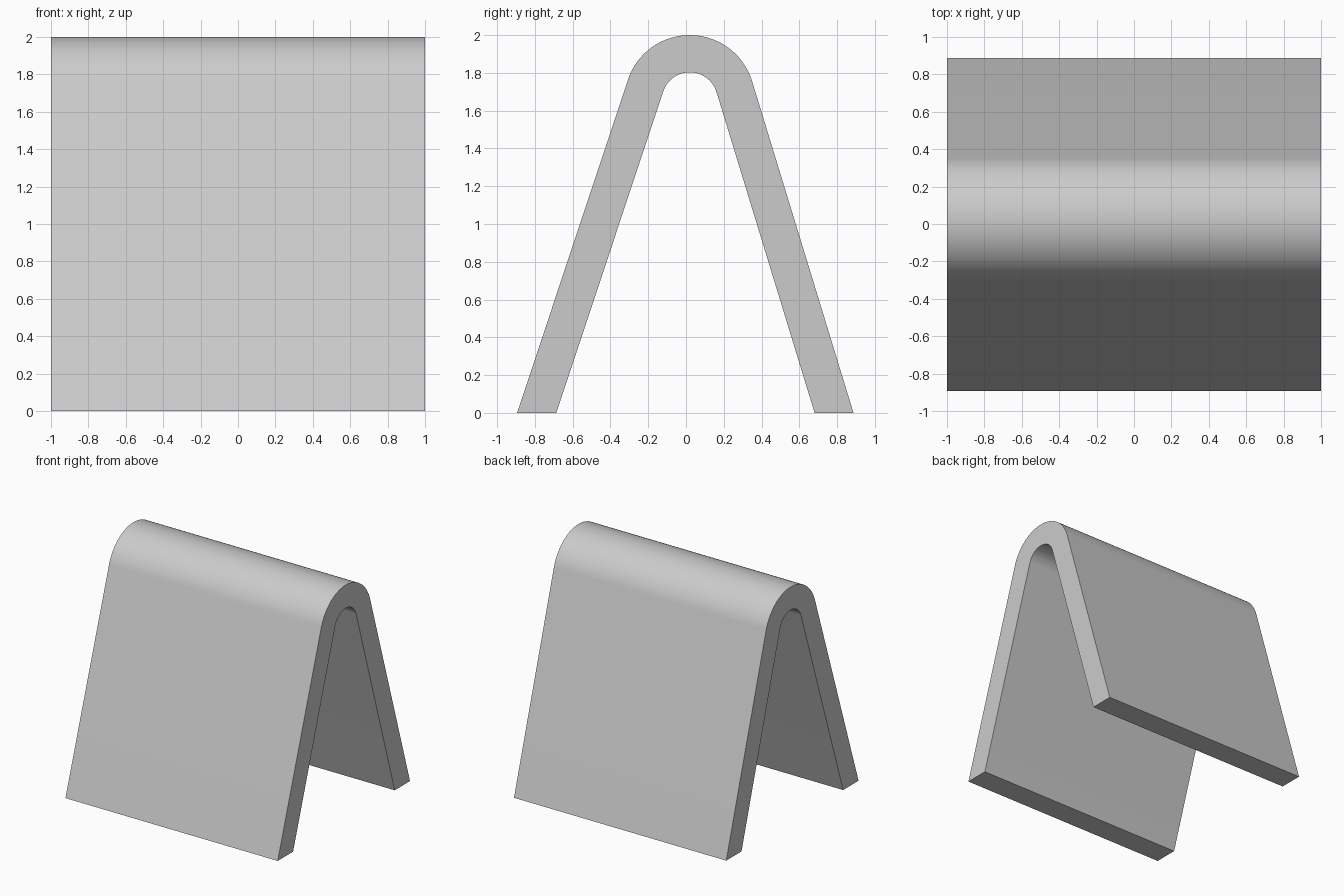
import bpy, bmesh
from math import radians, sin, cos, tan

if "Cube" in bpy.data.objects:
    bpy.data.objects.remove(bpy.data.objects["Cube"])

CY, CZ = 0.02, 1.655          # bend centre
R_OUT, R_IN = 0.345, 0.148    # bend radii
FRONT, BACK = radians(18.4), radians(17.0)  # leg lean from vertical
STEPS = 40


def rim(r):
    """Profile line at one radius: front foot, bend, back foot."""
    start, end = radians(180) - FRONT, BACK
    arc = []
    for i in range(STEPS + 1):
        a = start + (end - start) * i / STEPS
        arc.append((CY + r * cos(a), CZ + r * sin(a)))
    (y0, z0), (y1, z1) = arc[0], arc[-1]
    return [(y0 - z0 * tan(FRONT), 0)] + arc + [(y1 + z1 * tan(BACK), 0)]


# Side profile as a strip of quads, extruded across the width
bm = bmesh.new()
outer, inner = [[bm.verts.new((-1, y, z)) for y, z in rim(r)] for r in (R_OUT, R_IN)]
faces = [bm.faces.new((outer[i], outer[i + 1], inner[i + 1], inner[i]))
         for i in range(len(outer) - 1)]
ext = bmesh.ops.extrude_face_region(bm, geom=faces, use_keep_orig=True)
moved = [g for g in ext["geom"] if isinstance(g, bmesh.types.BMVert)]
bmesh.ops.translate(bm, verts=moved, vec=(2, 0, 0))
bmesh.ops.recalc_face_normals(bm, faces=bm.faces)

mesh = bpy.data.meshes.new("folded_panel")
bm.to_mesh(mesh)
bm.free()
panel = bpy.data.objects.new("folded_panel", mesh)
bpy.context.collection.objects.link(panel)

# Smooth bend, sharp rims
bpy.context.view_layer.objects.active = panel
panel.select_set(True)
bpy.ops.object.shade_smooth_by_angle(angle=radians(30))
